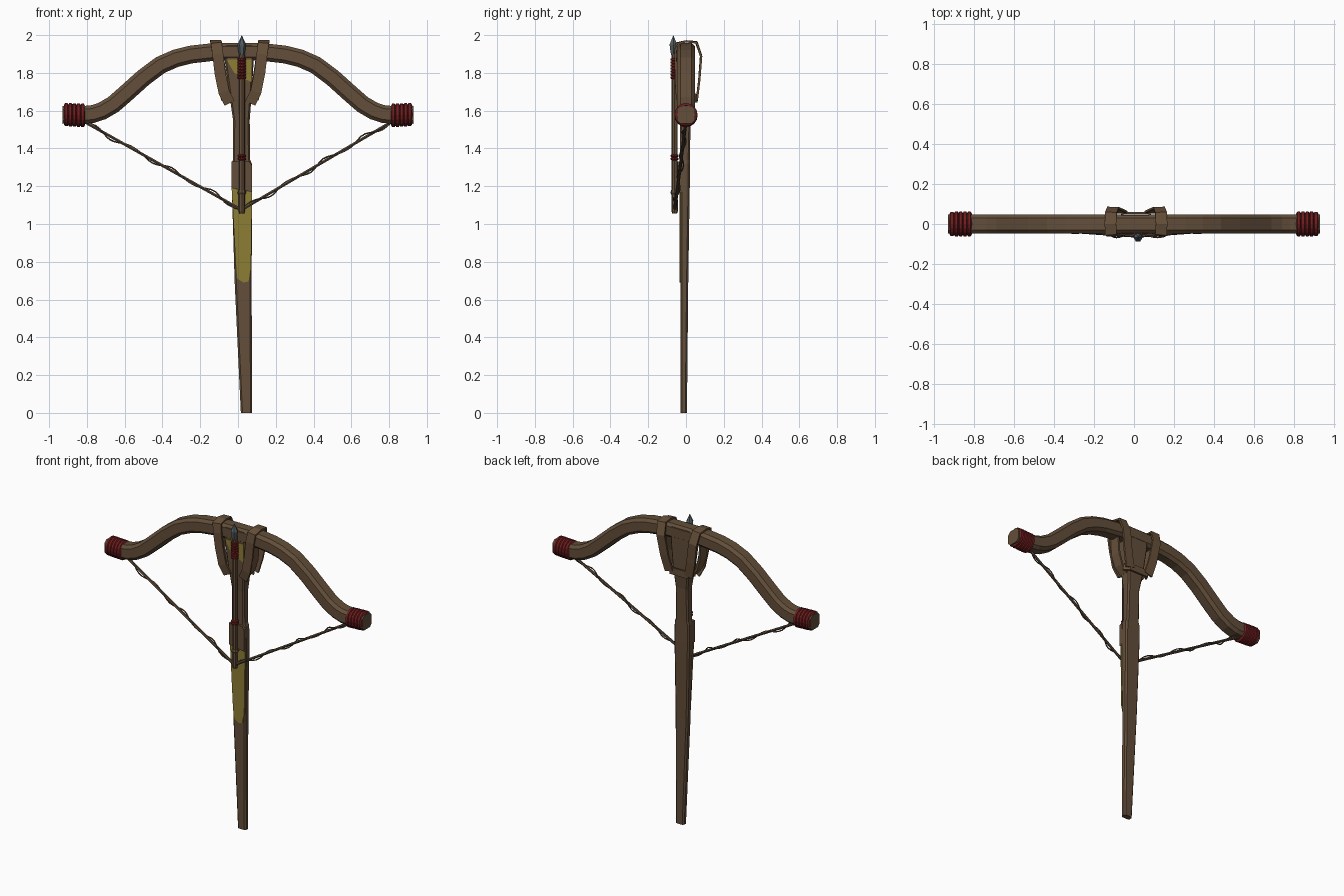
import bpy, bmesh, math
from mathutils import Vector

if "Cube" in bpy.data.objects:
    bpy.data.objects.remove(bpy.data.objects["Cube"])


def material(name, rgb):
    m = bpy.data.materials.new(name)
    m.diffuse_color = (*rgb, 1)
    m.use_nodes = True
    m.node_tree.nodes["Principled BSDF"].inputs["Base Color"].default_value = m.diffuse_color
    return m


WOOD = material("brown_wood", (0.125, 0.077, 0.042))
LEATHER = material("tan_leather", (0.135, 0.08, 0.042))
CORD = material("string_brown", (0.10, 0.065, 0.04))
RED = material("red_thread", (0.16, 0.012, 0.013))
YELLOW = material("old_yellow", (0.27, 0.205, 0.035))
STEEL = material("grey_steel", (0.085, 0.11, 0.12))


def loft(name, rings, mat, closed=False):
    """Skin a list of equal-length point rings."""
    bm = bmesh.new()
    rows = [[bm.verts.new(p) for p in r] for r in rings]
    n = len(rows[0])
    pairs = list(zip(rows, rows[1:])) + ([(rows[-1], rows[0])] if closed else [])
    for a, b in pairs:
        for i in range(n):
            bm.faces.new((a[i], a[(i + 1) % n], b[(i + 1) % n], b[i]))
    if not closed:
        bm.faces.new(rows[0][::-1])
        bm.faces.new(rows[-1])
    bmesh.ops.recalc_face_normals(bm, faces=bm.faces)
    me = bpy.data.meshes.new(name)
    bm.to_mesh(me)
    bm.free()
    me.materials.append(mat)
    ob = bpy.data.objects.new(name, me)
    bpy.context.collection.objects.link(ob)
    return ob


def sweep(name, path, profile, side, mat, closed=False):
    """Carry a 2D profile along a path; side is the direction of profile u."""
    pts = [Vector(p) for p in path]
    rings, n = [], len(pts)
    for i, p in enumerate(pts):
        if closed:
            t = pts[(i + 1) % n] - pts[i - 1]
        else:
            t = pts[min(i + 1, n - 1)] - pts[max(i - 1, 0)]
        t.normalize()
        u = Vector(side)
        u = (u - t * u.dot(t)).normalized()
        v = t.cross(u)
        rings.append([p + u * a + v * b for a, b in profile])
    return loft(name, rings, mat, closed)


def circle(r, n):
    return [(r * math.cos(2 * math.pi * i / n), r * math.sin(2 * math.pi * i / n)) for i in range(n)]


def chamfered(hw, hh, c):
    return [(hw, -hh + c), (hw, hh - c), (hw - c, hh), (-hw + c, hh),
            (-hw, hh - c), (-hw, -hh + c), (-hw + c, -hh), (hw - c, -hh)]


def ring_wrap(name, centre, axis, major, minor, mat, n=16):
    """One thread turn around the x or z axis."""
    path = []
    for a, b in circle(major, n):
        off = (0, a, b) if axis == 'x' else (a, b, 0)
        path.append(Vector(centre) + Vector(off))
    side = (1, 0, 0) if axis == 'x' else (0, 0, 1)
    return sweep(name, path, circle(minor, 6), side, mat, True)


def plate(name, outline, y0, y1, mat):
    return loft(name, [[(x, y, z) for x, z in outline] for y in (y0, y1)], mat)


# Bow limbs: one chamfered beam along a mirrored curve
half = [(0.12, 1.912), (0.25, 1.897), (0.33, 1.877), (0.41, 1.842), (0.5, 1.775), (0.6, 1.685),
        (0.66, 1.633), (0.72, 1.598), (0.77, 1.582), (0.83, 1.577), (0.93, 1.578)]
curve = [(-x, 0, z) for x, z in reversed(half)] + [(x, 0, z) for x, z in half]
sweep("bow", curve, chamfered(0.047, 0.047, 0.018), (0, 1, 0), WOOD)

# Stock: tapered chamfered post, slightly off centre (z, x0, x1, y0, y1)
sections = [(0, 0.015, 0.075, -0.03, 0.005), (0.7, -0.018, 0.072, -0.03, 0.012),
            (1.2, -0.033, 0.075, -0.03, 0.02), (1.32, -0.033, 0.073, -0.03, 0.02),
            (1.34, -0.027, 0.064, -0.03, 0.02), (1.55, -0.026, 0.062, -0.032, 0.025),
            (1.68, -0.045, 0.072, -0.042, 0.04), (1.85, -0.068, 0.082, -0.046, 0.046),
            (1.945, -0.068, 0.082, -0.046, 0.046)]
rings = []
for z, x0, x1, y0, y1 in sections:
    cx, cy = (x0 + x1) / 2, (y0 + y1) / 2
    rings.append([(cx + a, cy + b, z) for a, b in chamfered((x1 - x0) / 2, (y1 - y0) / 2, 0.009)])
loft("stock", rings, WOOD)

# Rest block under the bolt, and yellow inlays
plate("bolt_rest", [(-0.034, 1.19), (0.074, 1.17), (0.074, 1.31), (0.06, 1.33), (-0.034, 1.33)],
      -0.046, -0.02, WOOD)
plate("grip_inlay", [(-0.012, 0.78), (-0.003, 0.71), (0.03, 0.69), (0.055, 0.695), (0.069, 0.76),
                     (0.075, 1.18), (0.03, 1.165), (-0.034, 1.195)], -0.035, -0.028, YELLOW)
plate("head_inlay", [(-0.062, 1.872), (-0.02, 1.80), (0.03, 1.77), (0.073, 1.75), (0.073, 1.87)],
      -0.05, -0.044, YELLOW)

# Leather straps over the bow and the band tying them behind the stock
strap = [(0.045, -0.04, 1.64), (0.075, -0.05, 1.70), (0.095, -0.053, 1.80), (0.107, -0.056, 1.90),
         (0.115, -0.05, 1.955), (0.118, 0, 1.967), (0.115, 0.055, 1.962), (0.105, 0.08, 1.89),
         (0.085, 0.07, 1.76), (0.06, 0.058, 1.66)]
for s, label, dx in ((-1, "left", 0), (1, "right", 0.02)):
    sweep(f"strap_{label}", [(s * x + dx, y, z) for x, y, z in strap],
          [(0.029, -0.006), (0.029, 0.006), (-0.029, 0.006), (-0.029, -0.006)], (1, 0, 0), LEATHER)
    # side piece closing the strap down to the stock
    sweep(f"strap_side_{label}", [(s * x + dx, 0.0, z) for x, z in
                                  ((0.115, 1.87), (0.108, 1.76), (0.085, 1.69), (0.05, 1.645))],
          [(0.046, -0.006), (0.046, 0.006), (-0.02, 0.006), (-0.02, -0.006)], (0, -1, 0), LEATHER)
sweep("strap_band", [(-0.075, 0.02, 1.675), (-0.055, 0.055, 1.665), (0.075, 0.055, 1.665), (0.095, 0.02, 1.675)],
      [(0.022, -0.006), (0.022, 0.006), (-0.022, 0.006), (-0.022, -0.006)], (0, 0, 1), LEATHER)

# Red thread cuffs on the bow tips
for s, label in ((-1, "left"), (1, "right")):
    for i in range(5):
        ring_wrap(f"cuff_{label}_{i}", (s * (0.823 + i * 0.0215), 0, 1.575 + 0.001 * i), 'x',
                  0.05 - 0.001 * (i == 4), 0.0135, RED)

# Bow string: main cord with a loose thread twisted around it
nock = Vector((0.018, -0.06, 1.075))
for s, label in ((-1, "left"), (1, "right")):
    end = Vector((s * 0.82, 0, 1.545))
    sweep(f"string_{label}", [end, end.lerp(nock, 0.5), nock], circle(0.0085, 6), (0, 1, 0), CORD)
    d = (nock - end).normalized()
    u = (Vector((0, 1, 0)) - d * d.y).normalized()
    v = d.cross(u)
    thread = []
    for i in range(41):
        f = i / 40
        r = 0.008 + 0.009 * math.sin(f * math.pi * 3) ** 2
        a = f * math.pi * 8
        thread.append(end.lerp(nock, f) + u * r * math.cos(a) + v * r * math.sin(a))
    sweep(f"string_thread_{label}", thread, circle(0.004, 5), (0, 1, 0), CORD)


# Bolt: turned shaft, bindings and steel head
def turned(name, stations, mat, n=8, y=-0.06):
    return loft(name, [[(0.02 + a, y + b, z) for a, b in circle(r, n)] for z, r in stations], mat)


turned("bolt_shaft", [(1.055, 0.013), (1.07, 0.017), (1.16, 0.016), (1.92, 0.016)], WOOD)
turned("bolt_nock_ring", [(1.155, 0.018), (1.165, 0.023), (1.18, 0.018)], WOOD)
turned("bolt_head", [(1.895, 0.014), (1.915, 0.018), (1.95, 0.023), (1.998, 0.001)], STEEL, 6, -0.067)
for i, z in enumerate([1.775 + 0.016 * k for k in range(7)] + [1.345, 1.361]):
    ring_wrap(f"bolt_binding_{i}", (0.02, -0.06, z), 'z', 0.015, 0.0085, RED, 10)
